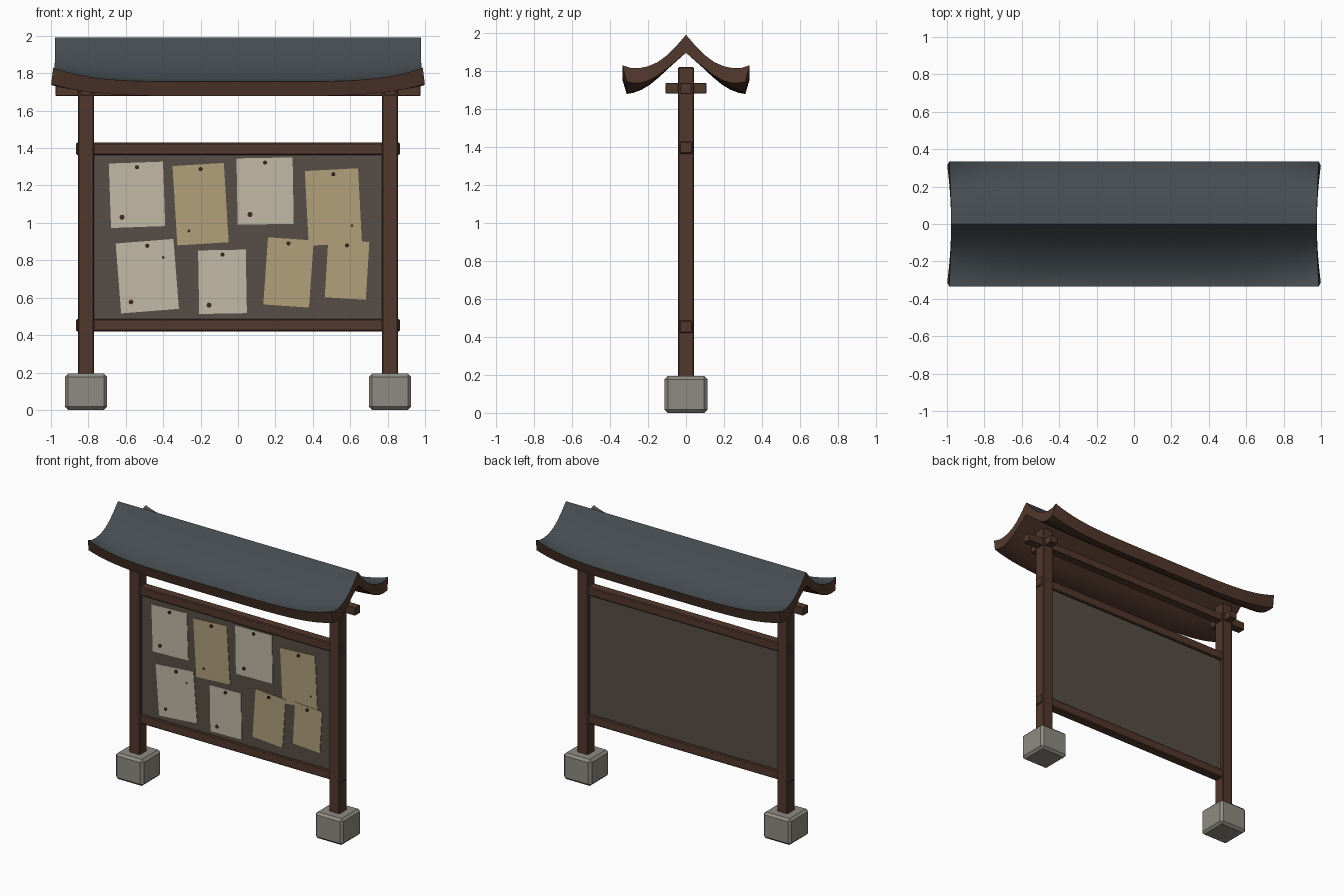
import bpy, bmesh, math
from mathutils import Vector

cube = bpy.data.objects.get("Cube")
if cube:
    bpy.data.objects.remove(cube, do_unlink=True)


def material(name, rgb):
    m = bpy.data.materials.new(name)
    m.use_nodes = True
    m.diffuse_color = (*rgb, 1)
    bsdf = m.node_tree.nodes["Principled BSDF"]
    bsdf.inputs["Base Color"].default_value = (*rgb, 1)
    bsdf.inputs["Roughness"].default_value = 0.9
    return m


WOOD = material("brown wood", (0.085, 0.04, 0.026))
SLATE = material("slate roof", (0.06, 0.073, 0.082))
STONE = material("grey stone", (0.27, 0.26, 0.22))
BOARD = material("dark board", (0.096, 0.076, 0.063))
CREAM = material("cream paper", (0.54, 0.49, 0.39))
TAN = material("tan paper", (0.44, 0.35, 0.195))
SPOT = material("pin brown", (0.05, 0.022, 0.014))


def finish(name, bm, *mats):
    bmesh.ops.recalc_face_normals(bm, faces=bm.faces)
    mesh = bpy.data.meshes.new(name)
    bm.to_mesh(mesh)
    bm.free()
    for m in mats:
        mesh.materials.append(m)
    ob = bpy.data.objects.new(name, mesh)
    bpy.context.collection.objects.link(ob)
    return ob


def box(name, center, size, mat, bevel=0.0, tilt=0.0):
    bm = bmesh.new()
    bmesh.ops.create_cube(bm, size=1)
    bmesh.ops.scale(bm, vec=size, verts=bm.verts)
    if bevel:
        bmesh.ops.bevel(bm, geom=bm.edges[:], offset=bevel, segments=1, affect='EDGES')
    ob = finish(name, bm, mat)
    ob.location = center
    ob.rotation_euler.y = -math.radians(tilt)
    return ob


def disc(name, x, y, z, radius, depth):
    bm = bmesh.new()
    bmesh.ops.create_cone(bm, cap_ends=True, segments=8, radius1=radius,
                          radius2=radius, depth=depth)
    ob = finish(name, bm, SPOT)
    ob.location = (x, y, z)
    ob.rotation_euler.x = math.pi / 2


# Posts, footings and cross brackets
for side, s in (("left", 1), ("right", -1)):
    x = 0.813 * s
    box(side + "_post", (x, 0, 0.96), (0.086, 0.086, 1.72), WOOD, 0.006)
    box(side + "_footing", (x, 0, 0.097), (0.225, 0.225, 0.194), STONE, 0.017)
    box(side + "_bracket", (x, 0, 1.708), (0.06, 0.214, 0.055), WOOD, 0.003)

# Rails, roof beam and board
box("top_rail", (0, 0, 1.396), (1.73, 0.068, 0.066), WOOD, 0.006)
box("bottom_rail", (0, 0, 0.453), (1.73, 0.068, 0.066), WOOD, 0.006)
box("roof_beam", (0, 0, 1.708), (1.95, 0.06, 0.058), WOOD, 0.003)
box("notice_board", (0, 0, 0.925), (1.56, 0.036, 0.9), BOARD)

# Pinned notices: x, z, width, height, tilt, paper
NOTICES = [
    (-0.54, 1.15, 0.29, 0.345, 2, CREAM), (-0.20, 1.10, 0.275, 0.425, 3.5, TAN),
    (0.145, 1.17, 0.3, 0.355, 1, CREAM), (0.51, 1.085, 0.285, 0.4, 3, TAN),
    (-0.485, 0.715, 0.31, 0.375, 4.5, CREAM), (-0.083, 0.685, 0.255, 0.34, 1, CREAM),
    (0.27, 0.735, 0.245, 0.36, -4, TAN), (0.583, 0.75, 0.22, 0.31, -3.5, TAN)]
for i, (x, z, w, h, tilt, paper) in enumerate(NOTICES):
    lower = i > 3
    y = -0.023 if lower else -0.02
    box(f"notice_{i + 1}", (x, y, z), (w, 0.004, h), paper, 0, tilt)
    up = h / 2 - 0.025
    disc(f"pin_{i + 1}", x, y - 0.006, z + up, 0.011, 0.012)

# Ink spots on the notices
for i, (x, z, r) in enumerate([(-0.62, 1.03, 0.014), (-0.262, 0.957, 0.008),
                               (0.064, 1.045, 0.014), (0.61, 0.985, 0.007),
                               (-0.4, 0.815, 0.008), (-0.572, 0.577, 0.013),
                               (-0.155, 0.56, 0.014)]):
    disc(f"spot_{i + 1}", x, -0.025, z, r, 0.004)

# Roof: a swept section whose eaves lift towards the ends
EAVE = 0.335
TOP = [(0, 1.99), (0.05, 1.93), (0.1, 1.875), (0.15, 1.83), (0.2, 1.797),
       (0.25, 1.772), (0.295, 1.758), (EAVE, 1.755)]
UNDER = [(0, 1.895), (0.045, 1.855), (0.09, 1.815), (0.14, 1.768), (0.19, 1.727),
         (0.235, 1.7), (0.275, 1.685), (0.312, 1.678)]


def both_sides(half):
    return [(-y, z) for y, z in half[:0:-1]] + half


top, under = both_sides(TOP), both_sides(UNDER)
n = len(top)
steps = 32
bm = bmesh.new()
rows = []
for k in range(steps + 1):
    t = math.sin((2 * k / steps - 1) * math.pi / 2)
    row = []
    for pts, flare in ((top, 0.01), (under, 0.024)):
        for y, z in pts:
            f = (y / EAVE) ** 2
            row.append(bm.verts.new((t * (0.978 + flare * f), y,
                                     z + 0.075 * f * abs(t) ** 5)))
    rows.append(row)
for a, b in zip(rows, rows[1:]):
    for j in range(n - 1):
        bm.faces.new((a[j], a[j + 1], b[j + 1], b[j])).material_index = 1
        bm.faces.new((a[n + j], b[n + j], b[n + j + 1], a[n + j + 1]))
    for j in (0, n - 1):
        bm.faces.new((a[j], b[j], b[n + j], a[n + j]))
for row in (rows[0], rows[-1]):
    for j in range(n - 1):
        bm.faces.new((row[j], row[j + 1], row[n + j + 1], row[n + j]))
roof = finish("curved_roof", bm, WOOD, SLATE)
bpy.ops.object.select_all(action='DESELECT')
roof.select_set(True)
bpy.context.view_layer.objects.active = roof
bpy.ops.object.shade_smooth_by_angle(angle=math.radians(40))
